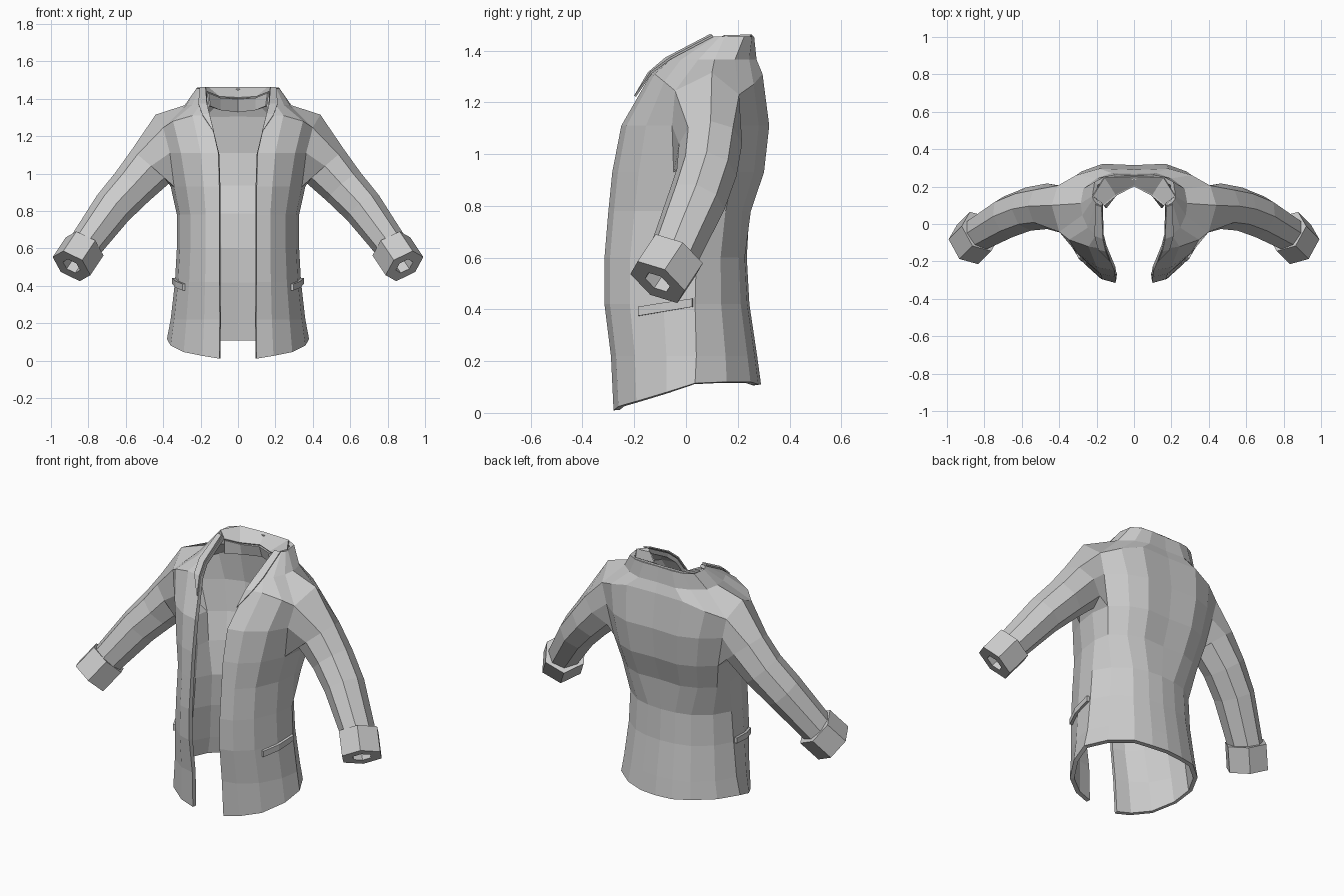
import bpy, bmesh, math
from mathutils import Vector

if "Cube" in bpy.data.objects:
    bpy.data.objects.remove(bpy.data.objects["Cube"])

grey = bpy.data.materials.new("light_grey_cloth")
grey.diffuse_color = (0.6, 0.6, 0.6, 1)
grey.use_nodes = True
grey.node_tree.nodes["Principled BSDF"].inputs["Base Color"].default_value = grey.diffuse_color


def make_object(name, bm, thickness=0):
    mesh = bpy.data.meshes.new(name)
    bm.to_mesh(mesh)
    bm.free()
    mesh.materials.append(grey)
    ob = bpy.data.objects.new(name, mesh)
    bpy.context.collection.objects.link(ob)
    mirror = ob.modifiers.new("mirror", 'MIRROR')
    mirror.merge_threshold = 0.002
    if thickness:
        solid = ob.modifiers.new("cloth", 'SOLIDIFY')
        solid.thickness = thickness
        solid.offset = -1
    return ob


# Half section of the torso: (x share, y share) from front edge to side, then to back centre
FRONT = [(0, 0), (.32, .06), (.68, .28), (.93, .65), (1, 1)]
BACK_LOW = [(.83, .48), (.54, .84), (.27, .96), (0, 1)]
BACK_HIGH = [(.95, .5), (.70, .85), (.42, 1.03), (0, 1)]
HEM_DROP = [-.10, -.085, -.065, -.03, .005, .01, .01, 0, 0]
# Torso rows: z, front edge x, front y, half width, side y, back y
ROWS = [(.11, .10, -.28, .38, .035, .29), (.22, .097, -.29, .36, .04, .275),
        (.42, .10, -.315, .337, .035, .245), (.60, .10, -.315, .327, .04, .235),
        (.78, .10, -.30, .327, .06, .245), (.93, .10, -.285, .36, .08, .295),
        (1.11, .105, -.25, .40, .09, .315), (1.31, .15, -.135, .44, .10, .29),
        (1.365, .165, -.07, .285, .11, .268), (1.455, .17, .10, .222, .15, .26)]
# Sloping shoulder and armhole adjustments: (row, column) -> offset
SHAPE = {(7, 4): (0, 0, .005), (7, 3): (-.02, -.06, -.065), (7, 2): (0, -.015, -.03),
         (7, 5): (-.01, .01, -.08), (7, 6): (0, 0, -.04), (6, 3): (-.015, -.025, 0),
         (9, 6): (0, .012, 0), (9, 5): (0, .02, 0)}


def torso_row(z, xf, yf, w, ys, yb):
    back = BACK_LOW if z < .7 else BACK_HIGH
    pts = [Vector((xf + (w - xf) * a, yf + (ys - yf) * b, z)) for a, b in FRONT]
    return pts + [Vector((w * a, ys + (yb - ys) * b, z)) for a, b in back]


def ring(centre, direction, ru, rv, n, turn=0):
    d = Vector(direction).normalized()
    u = Vector((-d.z, 0, d.x)).normalized()
    v = u.cross(d)
    angles = [2 * math.pi * (k + turn) / n for k in range(n)]
    return [Vector(centre) + u * ru * math.cos(t) + v * rv * math.sin(t) for t in angles]


def bridge(bm, a, b):
    n = len(a)
    for k in range(n):
        bm.faces.new((a[k], a[(k + 1) % n], b[(k + 1) % n], b[k]))


# Torso shell with an open armhole
bm = bmesh.new()
grid = [[bm.verts.new(p) for p in torso_row(*r)] for r in ROWS]
for vert, dz in zip(grid[0], HEM_DROP):
    vert.co.z += dz
for (r, c), offset in SHAPE.items():
    grid[r][c].co += Vector(offset)
for i in range(len(grid) - 1):
    for j in range(8):
        if not (i in (5, 6) and j in (3, 4)):
            bm.faces.new((grid[i][j], grid[i][j + 1], grid[i + 1][j + 1], grid[i + 1][j]))

# Sleeve grown from the armhole
loop = [grid[r][c] for r, c in
        ((7, 4), (7, 5), (6, 5), (5, 5), (5, 4), (5, 3), (6, 3), (7, 3))]
SLEEVE = [((.465, .095, 1.04), (.6, 0, -.7), .135, .122),
          ((.565, .08, .93), (.62, -.15, -.7), .118, .117),
          ((.67, .04, .815), (.58, -.3, -.72), .108, .115),
          ((.825, -.05, .605), (.55, -.45, -.72), .09, .10)]
for c, d, ru, rv in SLEEVE:
    nxt = [bm.verts.new(p) for p in ring(c, d, ru, rv, 8)]
    bridge(bm, loop, nxt)
    loop = nxt
bmesh.ops.recalc_face_normals(bm, faces=bm.faces)
bm.faces.ensure_lookup_table()
if bm.faces[7].normal.y < 0:
    bmesh.ops.reverse_faces(bm, faces=bm.faces)
make_object("jacket_shell", bm, 0.024)

# Turned-up cuff with a thick end and a small wrist hole
bm = bmesh.new()
axis = Vector((.07, -.07, -.105))
top = Vector((.82, -.04, .61))
end = top + axis
stages = [(top, .08), (top, .115), (end, .115), (end, .052), (end - axis * .6, .052)]
rings = [[bm.verts.new(p) for p in ring(c, axis, r, r * 1.08, 6, .25)] for c, r in stages]
for a, b in zip(rings, rings[1:]):
    bridge(bm, a, b)
bmesh.ops.recalc_face_normals(bm, faces=bm.faces)
make_object("cuff", bm)


def strip(name, low, high, push, thickness):
    """Thin cloth band between two point paths, pushed off the shell."""
    bm = bmesh.new()
    a = [bm.verts.new(Vector(p) + Vector(push)) for p in low]
    b = [bm.verts.new(Vector(p) + Vector(push)) for p in high]
    for k in range(len(a) - 1):
        bm.faces.new((a[k], a[k + 1], b[k + 1], b[k]))
    make_object(name, bm, thickness)


# Slanted pocket welt on the side
strip("pocket_welt",
      [(.285, -.18, .375), (.323, -.09, .39), (.340, .03, .41)],
      [(.285, -.18, .41), (.323, -.09, .425), (.340, .03, .442)],
      (.012, -.006, 0), 0.016)

# Folded lapel lying on the neckline
strip("lapel",
      [(.128, -.190, 1.22), (.150, -.137, 1.31), (.165, -.072, 1.365), (.172, .10, 1.455)],
      [(.130, -.189, 1.22), (.19, -.128, 1.31), (.21, -.055, 1.365), (.205, .11, 1.452)],
      (0, -.004, .002), 0.008)

# Inner collar standing behind the neck, with its sloping top band
inner = [(.165, .105, 1.43), (.10, .16, 1.405), (0, .21, 1.40)]
strip("inner_collar",
      [(.155, .09, 1.36), (.10, .175, 1.34), (0, .235, 1.33)], inner, (0, 0, 0), 0.01)
strip("collar_top", inner,
      [(.222, .15, 1.453), (.16, .25, 1.455), (0, .258, 1.457)], (0, 0, 0), 0.008)
